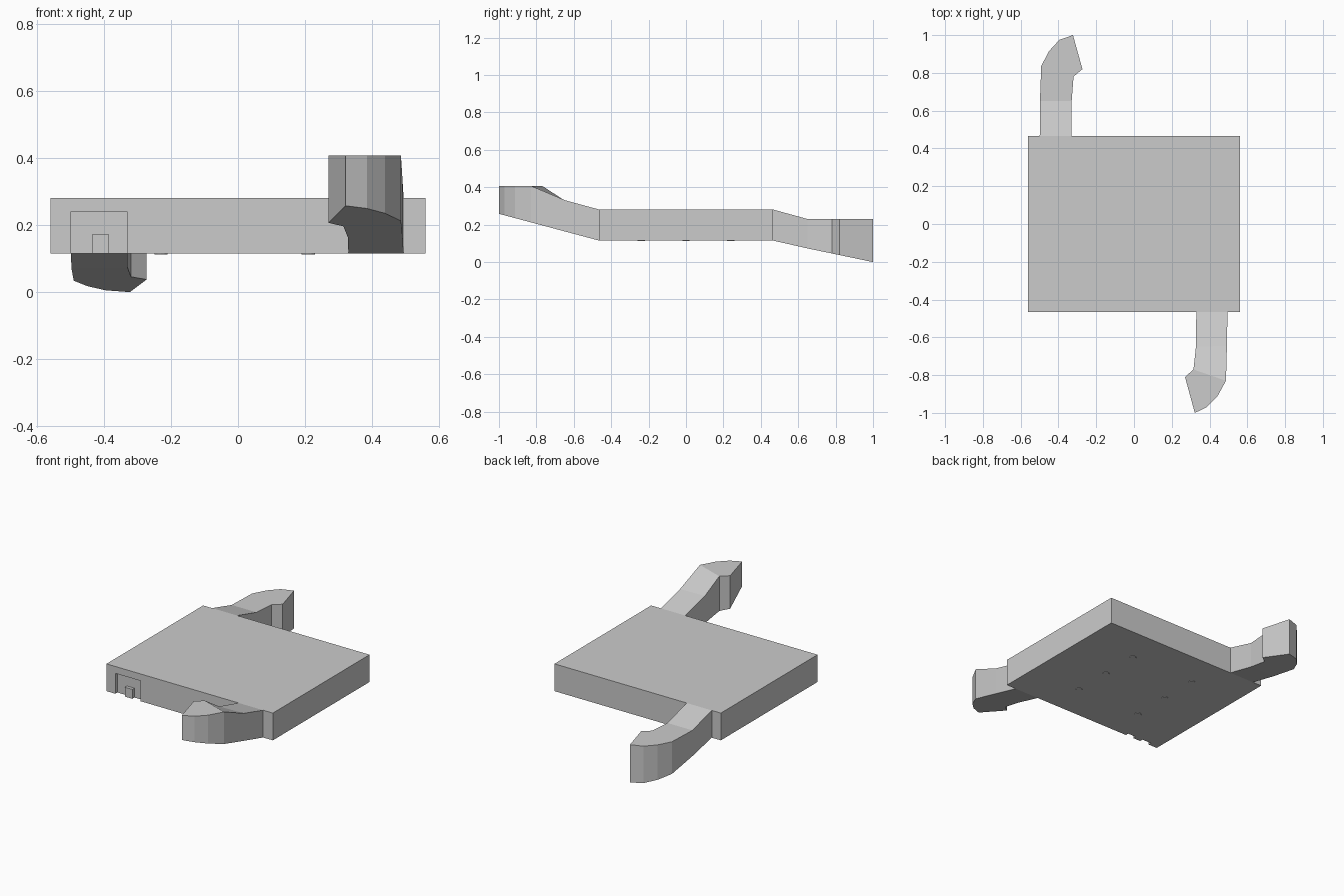
import bpy, bmesh
from mathutils import Matrix, Vector

if "Cube" in bpy.data.objects:
    bpy.data.objects.remove(bpy.data.objects["Cube"])


def finish(name, bm):
    bmesh.ops.recalc_face_normals(bm, faces=bm.faces[:])
    mesh = bpy.data.meshes.new(name)
    bm.to_mesh(mesh)
    bm.free()
    obj = bpy.data.objects.new(name, mesh)
    bpy.context.collection.objects.link(obj)
    return obj


def box(name, lo, hi):
    lo, hi = Vector(lo), Vector(hi)
    bm = bmesh.new()
    bmesh.ops.create_cube(bm, size=1, matrix=Matrix.Translation((lo + hi) / 2)
                          @ Matrix.Diagonal((*(hi - lo), 1)))
    return finish(name, bm)


def height(profile, y):
    """Height at distance |y| along a piecewise-linear profile."""
    d = abs(y)
    for (a, za), (b, zb) in zip(profile, profile[1:]):
        if d <= b:
            return za + (zb - za) * (d - a) / (b - a)
    return profile[-1][1]


def arm(name, inner, outer, tops, bottom):
    """Hooked arm: two straight segments, then a flat-topped hook."""
    bm = bmesh.new()
    n = len(inner)
    plan = inner + outer[::-1]
    levels = tops + [tops[min(i, 2)] for i in range(len(outer))][::-1]
    up = [bm.verts.new((x, y, z)) for (x, y), z in zip(plan, levels)]
    low = [bm.verts.new((x, y, height(bottom, y))) for x, y in plan]
    total = len(plan)
    cells = [(0, 1, total - 2, total - 1), (1, 2, total - 3, total - 2),
             tuple(range(2, total - 2))]
    for ring in (up, low):
        for cell in cells:
            bm.faces.new([ring[i] for i in cell])
    for i in range(total):
        j = (i + 1) % total
        bm.faces.new((up[i], up[j], low[j], low[i]))
    return finish(name, bm)


# Square plate with a shallow socket in the front face
plate = box("plate", (-0.56, -0.465, 0.115), (0.56, 0.465, 0.281))
cutter = box("socket_cutter", (-0.5, -0.6, 0.0), (-0.33, -0.445, 0.239))
cut = plate.modifiers.new("socket", 'BOOLEAN')
cut.operation = 'DIFFERENCE'
cut.solver = 'EXACT'
cut.object = cutter
bpy.context.view_layer.objects.active = plate
plate.select_set(True)
bpy.ops.object.modifier_apply(modifier="socket")
bpy.data.objects.remove(cutter)

# Small key inside the socket
box("socket_key", (-0.436, -0.465, 0.115), (-0.386, -0.445, 0.172))

# Front arm rises, back arm drops
arm("front_arm",
    [(0.33, -0.465), (0.328, -0.65), (0.315, -0.77), (0.27, -0.81)],
    [(0.495, -0.465), (0.492, -0.645), (0.487, -0.83), (0.44, -0.915),
     (0.385, -0.97), (0.322, -1.0)],
    [0.281, 0.33, 0.408, 0.408],
    [(0.465, 0.115), (1.0, 0.258)])
arm("back_arm",
    [(-0.33, 0.465), (-0.33, 0.65), (-0.32, 0.78), (-0.273, 0.82)],
    [(-0.499, 0.465), (-0.498, 0.65), (-0.491, 0.837), (-0.45, 0.915),
     (-0.395, 0.975), (-0.323, 1.0)],
    [0.281, 0.23, 0.23, 0.23],
    [(0.465, 0.115), (0.65, 0.073), (1.0, 0.0)])

# Six little pads under the plate
for ix, x in enumerate((-0.23, 0.21)):
    for iy, y in enumerate((-0.24, 0.0, 0.24)):
        bm = bmesh.new()
        bmesh.ops.create_cone(bm, cap_ends=True, segments=12, radius1=0.02,
                              radius2=0.02, depth=0.006,
                              matrix=Matrix.Translation((x, y, 0.115)))
        finish(f"under_pad_{ix}_{iy}", bm)
